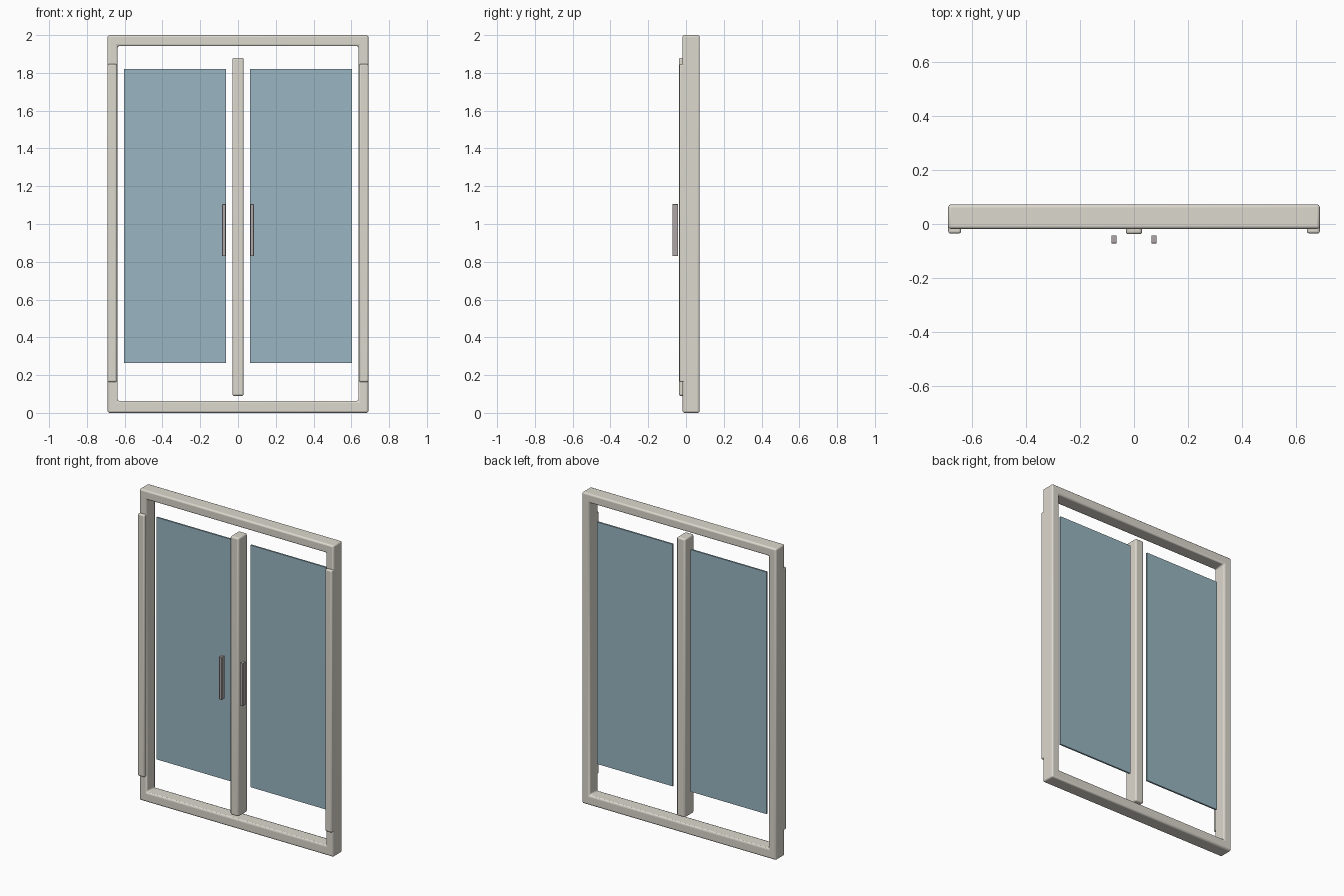
import bpy, bmesh

if "Cube" in bpy.data.objects:
    bpy.data.objects.remove(bpy.data.objects["Cube"])


def material(name, color):
    m = bpy.data.materials.new(name)
    m.diffuse_color = color
    m.use_nodes = True
    m.node_tree.nodes["Principled BSDF"].inputs["Base Color"].default_value = m.diffuse_color
    return m


PAINT = material("warm_grey_paint", (0.72, 0.69, 0.62, 1))
GLASS = material("blue_glass", (0.32, 0.47, 0.54, 0.75))
METAL = material("handle_metal", (0.42, 0.39, 0.38, 1))


def finish(bm, name, mat, bevel):
    bmesh.ops.recalc_face_normals(bm, faces=bm.faces)
    mesh = bpy.data.meshes.new(name)
    bm.to_mesh(mesh)
    bm.free()
    ob = bpy.data.objects.new(name, mesh)
    bpy.context.collection.objects.link(ob)
    mesh.materials.append(mat)
    if bevel:
        mod = ob.modifiers.new("rounded_edges", 'BEVEL')
        mod.width = bevel
        mod.segments = 3
        mod.limit_method = 'ANGLE'
        bpy.context.view_layer.objects.active = ob
        ob.select_set(True)
        bpy.ops.object.shade_smooth_by_angle()
        ob.select_set(False)
    return ob


def box(name, x, y, z, mat, bevel=0.0):
    bm = bmesh.new()
    bmesh.ops.create_cube(bm, size=1)
    for v in bm.verts:
        v.co = [(a + b) / 2 + c * (b - a) for (a, b), c in zip((x, y, z), v.co)]
    return finish(bm, name, mat, bevel)


def ring(name, half, inner_half, z, inner_z, y, mat, bevel):
    bm = bmesh.new()

    def loop(h, zz, yy):
        return [bm.verts.new((sx * h, yy, zz[k]))
                for sx, k in ((-1, 0), (1, 0), (1, 1), (-1, 1))]

    loops = [loop(half, z, y[0]), loop(inner_half, inner_z, y[0]),
             loop(inner_half, inner_z, y[1]), loop(half, z, y[1])]
    for a, b in zip(loops, loops[1:] + loops[:1]):
        for i in range(4):
            j = (i + 1) % 4
            bm.faces.new((a[i], a[j], b[j], b[i]))
    return finish(bm, name, mat, bevel)


# Outer frame
ring("door_frame", 0.69, 0.637, (0, 2), (0.063, 1.942), (-0.018, 0.072), PAINT, 0.01)

# Centre post where the two doors meet
box("centre_post", (-0.03, 0.03), (-0.038, 0.053), (0.09, 1.88), PAINT, 0.01)

# Parts repeated on each side
for side, s in (("left", -1), ("right", 1)):
    def span(a, b):
        return tuple(sorted((s * a, s * b)))

    # Raised strip on the jamb
    box(side + "_side_strip", span(0.642, 0.69), (-0.035, 0.04), (0.163, 1.847), PAINT, 0.008)
    # Glass panel
    box(side + "_glass", span(0.064, 0.603), (0.033, 0.044), (0.265, 1.82), GLASS)
    # Pull handle
    box(side + "_handle", span(0.065, 0.084), (-0.072, -0.042), (0.83, 1.105), METAL, 0.002)
